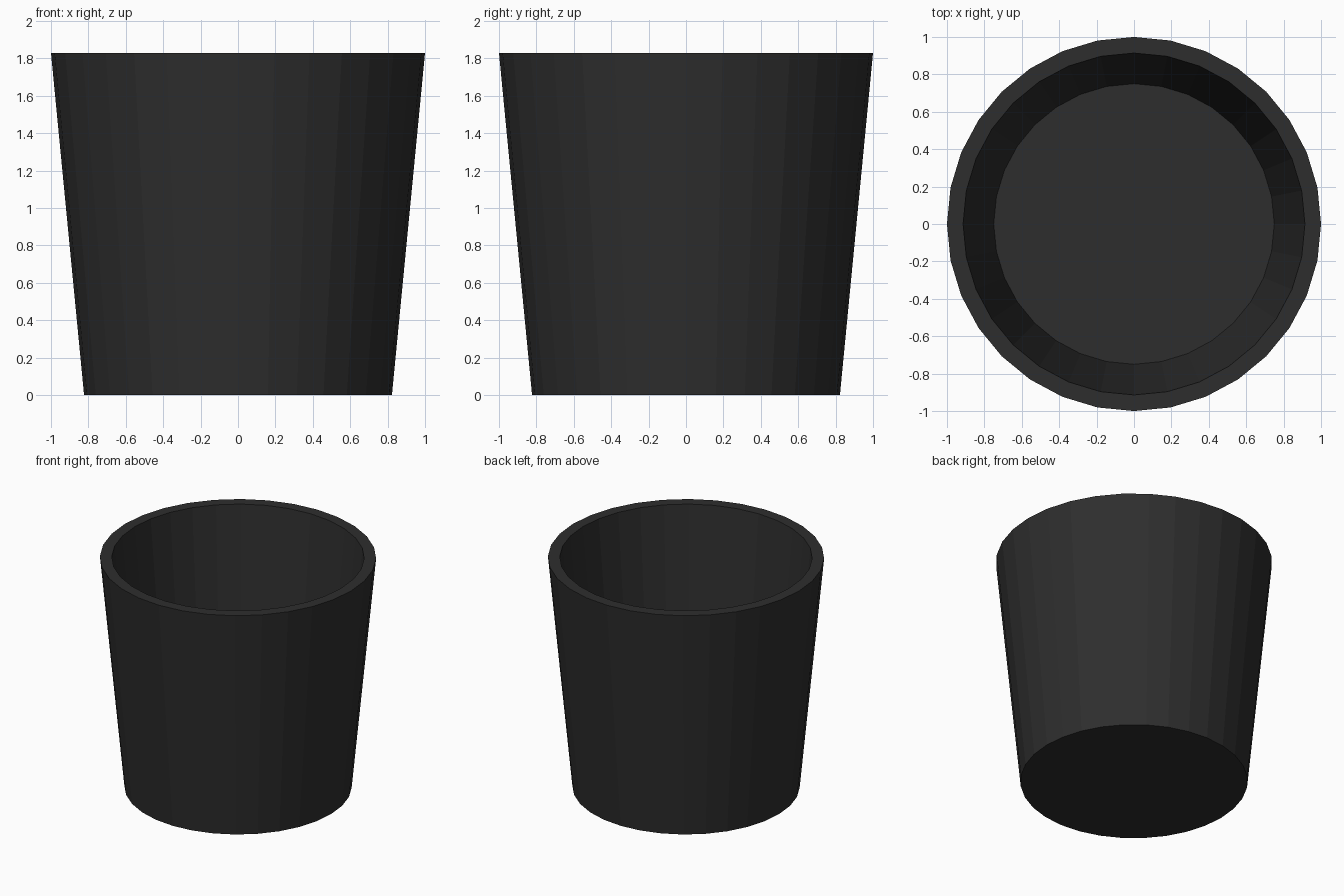
import bpy, bmesh
from math import cos, sin, tau

if "Cube" in bpy.data.objects:
    bpy.data.objects.remove(bpy.data.objects["Cube"])

SIDES = 32
# Profile (radius, height): outer base, outer rim, inner rim, inner floor
PROFILE = [(0.823, 0.0), (1.0, 1.83), (0.914, 1.83), (0.75, 0.09)]

bm = bmesh.new()
rings = [[bm.verts.new((r * cos(tau * i / SIDES), r * sin(tau * i / SIDES), z))
          for i in range(SIDES)] for r, z in PROFILE]

# Outer wall, rim and inner wall
for low, high in zip(rings, rings[1:]):
    for i in range(SIDES):
        j = (i + 1) % SIDES
        bm.faces.new((low[i], low[j], high[j], high[i]))

# Underside and inner floor
bm.faces.new(rings[0][::-1])
bm.faces.new(rings[-1])
bmesh.ops.recalc_face_normals(bm, faces=bm.faces)

mesh = bpy.data.meshes.new("tapered_pot")
bm.to_mesh(mesh)
bm.free()
pot = bpy.data.objects.new("tapered_pot", mesh)
bpy.context.collection.objects.link(pot)

# Dark charcoal material
mat = bpy.data.materials.new("charcoal")
mat.diffuse_color = (0.027, 0.027, 0.027, 1.0)
mat.use_nodes = True
mat.node_tree.nodes["Principled BSDF"].inputs["Base Color"].default_value = mat.diffuse_color
mesh.materials.append(mat)
